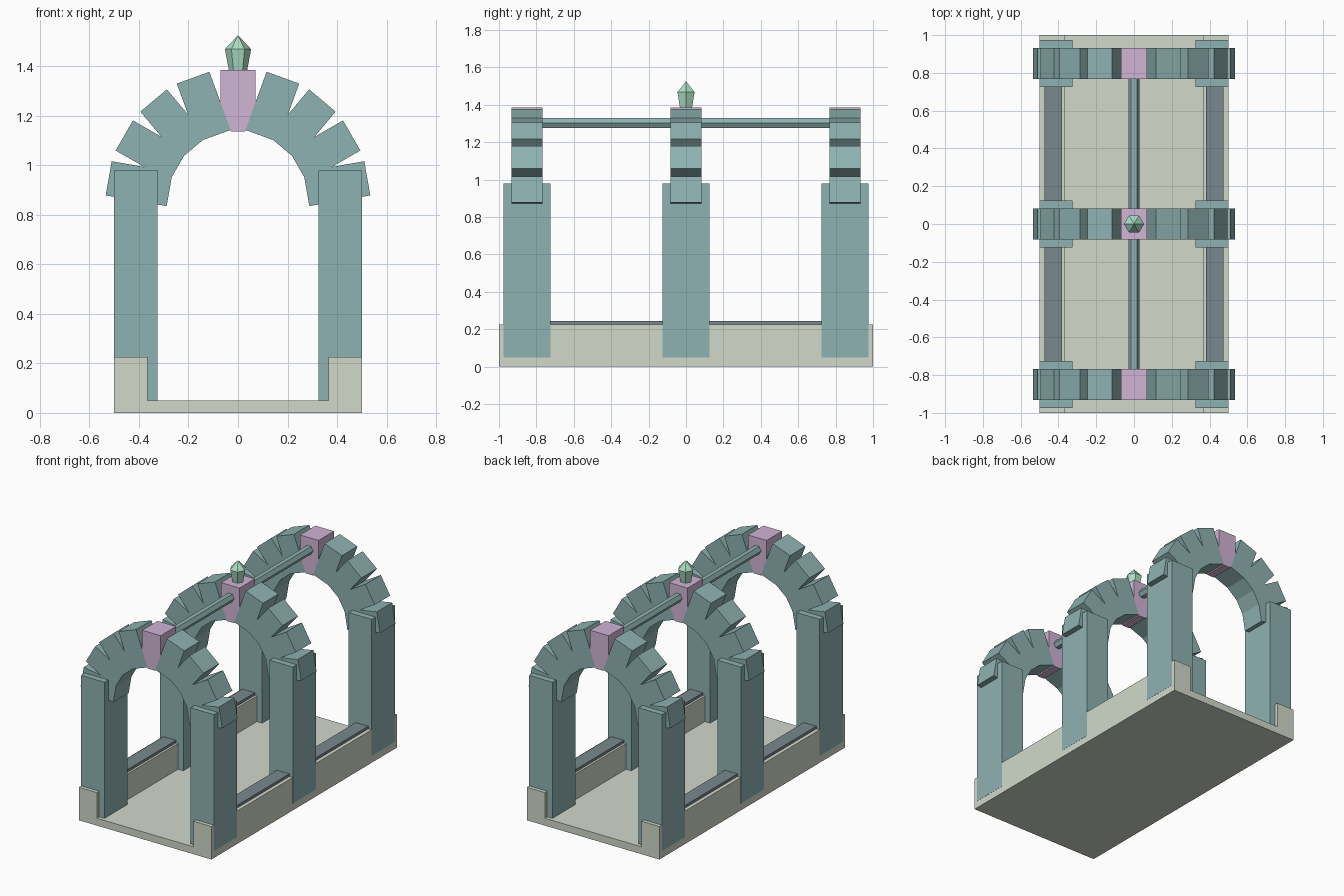
import bpy, bmesh, math
from mathutils import Matrix, Vector

if "Cube" in bpy.data.objects:
    bpy.data.objects.remove(bpy.data.objects["Cube"])


def material(name, r, g, b):
    lin = [((c / 255 + 0.055) / 1.055) ** 2.4 for c in (r, g, b)]
    m = bpy.data.materials.new(name)
    m.diffuse_color = (*lin, 1)
    m.use_nodes = True
    m.node_tree.nodes["Principled BSDF"].inputs["Base Color"].default_value = m.diffuse_color
    return m


TEAL = material("teal stone", 143, 178, 178)
SAND = material("pale sandstone", 209, 217, 202)
PINK = material("pink keystone", 209, 181, 213)
SLATE = material("slate", 122, 136, 142)
MINT = material("mint crystal", 172, 223, 198)


def finish(name, bm, mat):
    bmesh.ops.recalc_face_normals(bm, faces=bm.faces[:])
    mesh = bpy.data.meshes.new(name)
    bm.to_mesh(mesh)
    bm.free()
    mesh.materials.append(mat)
    ob = bpy.data.objects.new(name, mesh)
    bpy.context.collection.objects.link(ob)


def prism(name, profile, y0, y1, mat):
    """Extrude an (x, z) outline from y0 to y1."""
    bm = bmesh.new()
    face = bm.faces.new([bm.verts.new((x, y0, z)) for x, z in profile])
    ext = bmesh.ops.extrude_face_region(bm, geom=[face])
    verts = [v for v in ext["geom"] if isinstance(v, bmesh.types.BMVert)]
    bmesh.ops.translate(bm, vec=(0, y1 - y0, 0), verts=verts)
    finish(name, bm, mat)


def box(name, x0, x1, y0, y1, z0, z1, mat):
    prism(name, [(x0, z0), (x1, z0), (x1, z1), (x0, z1)], y0, y1, mat)


# Base: U-shaped tray with floor and two low walls
prism("base", [(-0.5, 0), (0.5, 0), (0.5, 0.225), (0.365, 0.225), (0.365, 0.05),
               (-0.365, 0.05), (-0.365, 0.225), (-0.5, 0.225)], -1, 1, SAND)

ARCH_Z, R_IN, R_OUT, HALF = 0.855, 0.28, 0.53, 0.07
DEPTH = 0.083

for y in (-0.85, 0, 0.85):
    # Pillars
    for s in (-1, 1):
        xs = sorted((s * 0.325, s * 0.501))
        box("pillar", *xs, y - 0.125, y + 0.125, 0.048, 0.978, TEAL)

    # Wedge stones fanned around the arch
    for step in (-4, -3, -2, -1, 1, 2, 3, 4):
        a = math.radians(20 * step)
        out, side = Vector((math.sin(a), math.cos(a))), Vector((math.cos(a), -math.sin(a)))
        pts = [out * r + side * w for r, w in
               ((R_IN, -HALF), (R_IN, HALF), (R_OUT, HALF), (R_OUT, -HALF))]
        prism("arch_stone", [(p.x, p.y + ARCH_Z) for p in pts], y - DEPTH, y + DEPTH, TEAL)

    # Keystone narrowing between its neighbours
    prism("keystone", [(-0.028, 1.135), (0.028, 1.135), (HALF, 1.251), (HALF, 1.385),
                       (-HALF, 1.385), (-HALF, 1.251)], y - DEPTH, y + DEPTH, PINK)

# Hexagonal ridge beams and slate wall caps between the arches
hexagon = [(0.03 * math.cos(math.radians(60 * i)),
            1.303 + 0.03 * math.sin(math.radians(60 * i))) for i in range(6)]
for s in (-1, 1):
    prism("ridge_beam", hexagon, *sorted((s * 0.08, s * 0.77)), TEAL)
    for t in (-1, 1):
        box("wall_cap", *sorted((s * 0.38, s * 0.475)), *sorted((t * 0.12, t * 0.73)),
            0.22, 0.243, SLATE)

# Crystal finial: flared hexagonal cup and pointed tip
bm = bmesh.new()
rings = []
for r, z in ((0.037, 1.383), (0.053, 1.468)):
    rings.append([bm.verts.new((r * math.cos(math.radians(60 * i)),
                                r * math.sin(math.radians(60 * i)), z)) for i in range(6)])
tip = bm.verts.new((0, 0, 1.525))
low, high = rings
bm.faces.new(low[::-1])
for i in range(6):
    j = (i + 1) % 6
    bm.faces.new((low[i], low[j], high[j], high[i]))
    bm.faces.new((high[i], high[j], tip))
finish("finial", bm, MINT)
